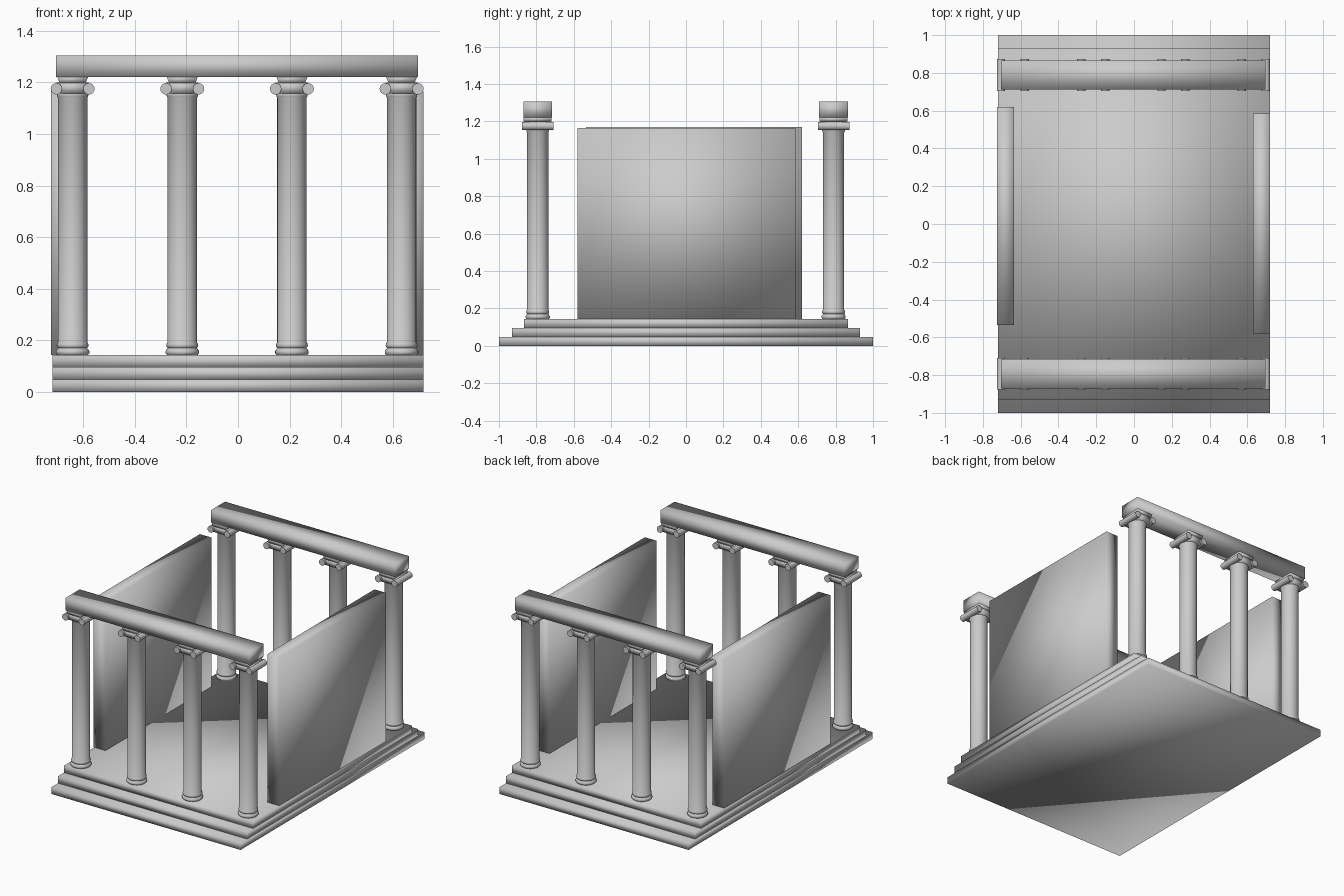
import bpy
import math

cube = bpy.data.objects.get("Cube")
if cube:
    bpy.data.objects.remove(cube, do_unlink=True)

stone = bpy.data.materials.new("grey stone")
stone.use_nodes = True
GREY = (0.6, 0.6, 0.6, 1)
stone.diffuse_color = GREY
stone.node_tree.nodes["Principled BSDF"].inputs["Base Color"].default_value = GREY


def make(name, verts, faces, smooth=True):
    mesh = bpy.data.meshes.new(name)
    mesh.from_pydata(verts, [], faces)
    mesh.materials.append(stone)
    mesh.polygons.foreach_set("use_smooth", [smooth] * len(faces))
    mesh.update()
    obj = bpy.data.objects.new(name, mesh)
    bpy.context.collection.objects.link(obj)
    return obj


def box(name, x, y, z, taper=1.0):
    """Block between (low, high) pairs; taper narrows the bottom in x. Soft corner shading."""
    mid = sum(x) / 2
    verts = [(mid + (a - mid) * (taper if c == z[0] else 1), b, c)
             for c in z for b in y for a in x]
    faces = [(0, 2, 3, 1), (4, 5, 7, 6), (0, 1, 5, 4),
             (2, 6, 7, 3), (0, 4, 6, 2), (1, 3, 7, 5)]
    return make(name, verts, faces)


def lathe(name, profile, sides=32):
    """Closed solid of revolution around z from (radius, height) points."""
    verts = [(r * math.cos(i * math.tau / sides), r * math.sin(i * math.tau / sides), h)
             for r, h in profile for i in range(sides)]
    faces = [(k * sides + i, k * sides + (i + 1) % sides,
              (k + 1) * sides + (i + 1) % sides, (k + 1) * sides + i)
             for k in range(len(profile) - 1) for i in range(sides)]
    last = (len(profile) - 1) * sides
    faces += [tuple(reversed(range(sides))), tuple(range(last, last + sides))]
    obj = make(name, verts, faces)
    bpy.ops.object.select_all(action="DESELECT")
    obj.select_set(True)
    bpy.context.view_layer.objects.active = obj
    bpy.ops.object.shade_smooth_by_angle(angle=math.radians(40))
    return obj


# Stepped floor: the steps recede at front and back only
for i, depth in enumerate((1.0, 0.93, 0.865)):
    box(f"floor_step_{i + 1}", (-0.72, 0.72), (-depth, depth),
        (0.048 * i, 0.048 * (i + 1)))

# Side walls
box("right_wall", (-0.725, -0.635), (-0.535, 0.62), (0.144, 1.17))
box("left_wall", (0.63, 0.72), (-0.58, 0.585), (0.144, 1.165))

# Column outline: moulded foot, shaft, neck ring
COLUMN = [(0.06, 0.144), (0.065, 0.15), (0.065, 0.158), (0.06, 0.166),
          (0.056, 0.17), (0.06, 0.174), (0.062, 0.18), (0.06, 0.188),
          (0.057, 0.192), (0.057, 1.14), (0.06, 1.146), (0.061, 1.152),
          (0.06, 1.158), (0.057, 1.162)]

# Two rows of columns, each carrying a beam
for row, y in (("front", -0.793), ("back", 0.789)):
    box(f"{row}_beam", (-0.705, 0.697), (y - 0.077, y + 0.077), (1.22, 1.305))
    for n in range(4):
        x = -0.641 + 0.425 * n
        tag = f"{row}_{n + 1}"
        column = lathe(f"{tag}_column", COLUMN)
        column.location = (x, y, 0)
        box(f"{tag}_capital_block", (x - 0.063, x + 0.063),
            (y - 0.07, y + 0.07), (1.157, 1.2))
        box(f"{tag}_capital_top", (x - 0.06, x + 0.06),
            (y - 0.075, y + 0.075), (1.198, 1.221), 0.85)
        # Scroll rolls along the sides of the capital
        for side in (-1, 1):
            roll = lathe(f"{tag}_scroll", [(0.022, -0.084), (0.022, 0.084)], 24)
            roll.rotation_euler.x = math.pi / 2
            roll.location = (x + side * 0.063, y, 1.175)
